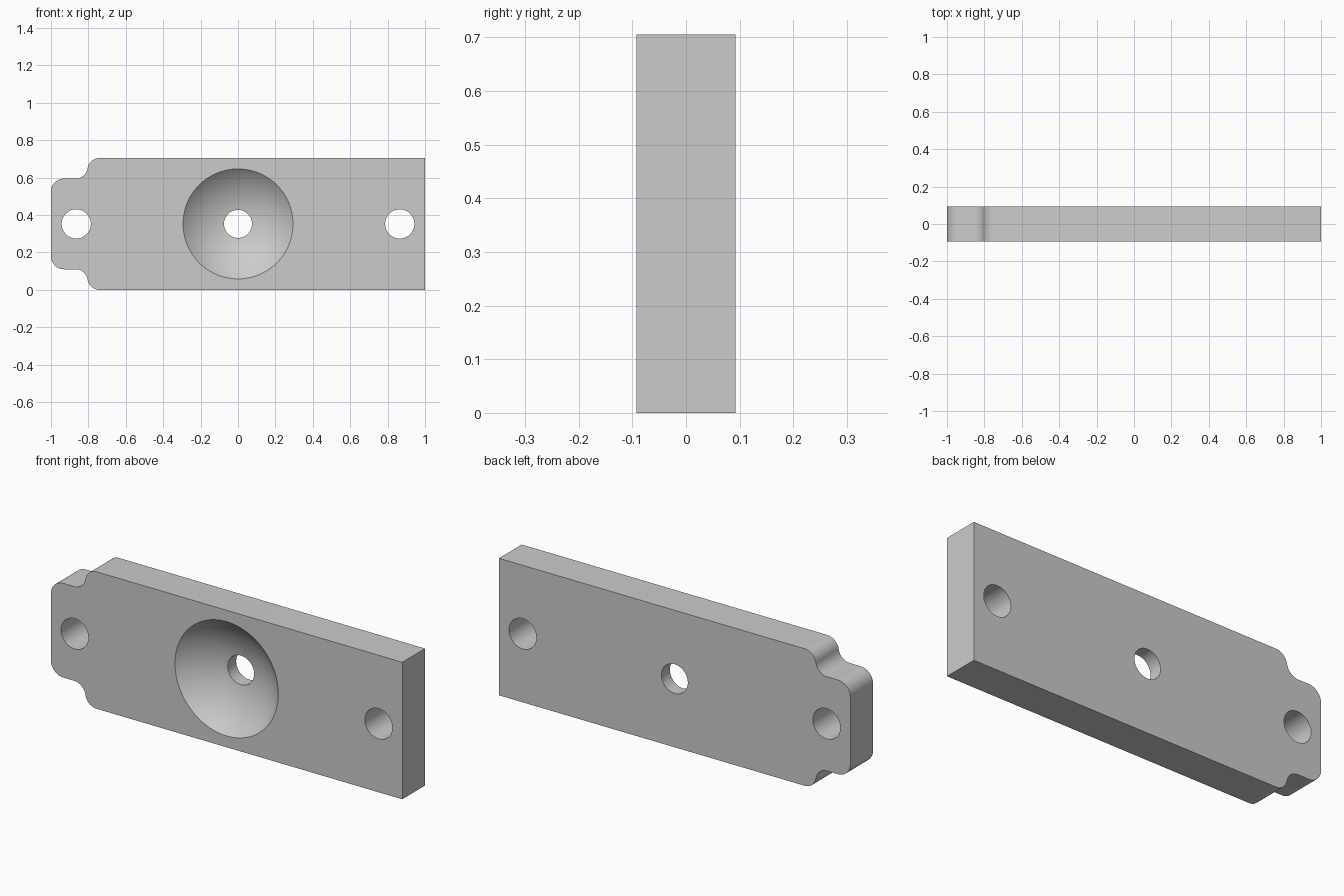
import bpy, bmesh, math
from mathutils import Matrix, Vector

if "Cube" in bpy.data.objects:
    bpy.data.objects.remove(bpy.data.objects["Cube"], do_unlink=True)

HEIGHT, HALF_DEPTH, MID = 0.705, 0.0925, 0.3525

grey = bpy.data.materials.new("plain grey")
grey.use_nodes = True
grey.diffuse_color = (0.6, 0.6, 0.6, 1)
grey.node_tree.nodes["Principled BSDF"].inputs["Base Color"].default_value = (0.6, 0.6, 0.6, 1)


def make_object(name, bm):
    bmesh.ops.remove_doubles(bm, verts=bm.verts, dist=1e-5)
    bmesh.ops.recalc_face_normals(bm, faces=bm.faces)
    mesh = bpy.data.meshes.new(name)
    bm.to_mesh(mesh)
    bm.free()
    mesh.materials.append(grey)
    obj = bpy.data.objects.new(name, mesh)
    bpy.context.collection.objects.link(obj)
    return obj


def arc(cx, cz, r, start, end, steps=14):
    angles = [start + (end - start) * i / steps for i in range(steps + 1)]
    return [(cx + r * math.cos(a), cz + r * math.sin(a)) for a in angles]


# Plate outline: upper half with S-shaped shoulder and rounded end, then mirrored
r, shoulder_z, corner = 0.065, 0.595, 0.07
rise = 2 * r - (HEIGHT - shoulder_z)
run = math.sqrt(4 * r * r - rise * rise)
tilt = math.atan2(rise, run)
upper = [(1, HEIGHT)]
upper += arc(-0.74, HEIGHT - r, r, math.pi / 2, math.pi - tilt)
upper += arc(-0.74 - run, shoulder_z + r, r, -tilt, -math.pi / 2)[1:]
upper += arc(-1 + corner, shoulder_z - corner, corner, math.pi / 2, math.pi)
outline = upper + [(x, HEIGHT - z) for x, z in reversed(upper)]

bm = bmesh.new()
face = bm.faces.new([bm.verts.new((x, -HALF_DEPTH, z)) for x, z in outline])
extruded = bmesh.ops.extrude_face_region(bm, geom=[face])
bmesh.ops.translate(bm, vec=(0, 2 * HALF_DEPTH, 0),
                    verts=[v for v in extruded["geom"] if isinstance(v, bmesh.types.BMVert)])
plate = make_object("mounting_plate", bm)


# Cut a hole whose (radius, y) profile is turned about the y axis
def cut_turned(name, x, profile, segments=96):
    bm = bmesh.new()
    rings = []
    for radius, y in profile:
        rings.append([bm.verts.new((x + radius * math.cos(math.tau * i / segments), y,
                                    MID + radius * math.sin(math.tau * i / segments)))
                      for i in range(segments)])
    for a, b in zip(rings, rings[1:]):
        for i in range(segments):
            j = (i + 1) % segments
            bm.faces.new((a[i], a[j], b[j], b[i]))
    bm.faces.new(rings[0])
    bm.faces.new(rings[-1])
    cutter = make_object(name, bm)
    cutter.hide_render = True
    mod = plate.modifiers.new(name, "BOOLEAN")
    mod.operation = "DIFFERENCE"
    mod.solver = "EXACT"
    mod.object = cutter
    bpy.context.view_layer.objects.active = plate
    bpy.ops.object.modifier_apply(modifier=mod.name)
    bpy.data.objects.remove(cutter, do_unlink=True)


# Bolt holes at both ends
for side, x in (("left", 0.865), ("right", -0.865)):
    cut_turned(side + "_bolt_hole", x, [(0.078, -0.2), (0.078, 0.2)])

# Spherical dish in the front with a through hole at its bottom
ball, offset, bore = 0.413, 0.29, 0.075
first, last = math.acos((offset - 0.03) / ball), math.asin(bore / ball)
steps = 24
dish = []
for i in range(steps + 1):
    a = first + (last - first) * i / steps
    dish.append((ball * math.sin(a), -HALF_DEPTH - offset + ball * math.cos(a)))
cut_turned("dish", 0, dish + [(bore, 0.2)])

# Smooth curved walls, crisp edges
bpy.ops.object.select_all(action="DESELECT")
plate.select_set(True)
bpy.context.view_layer.objects.active = plate
bpy.ops.object.shade_smooth_by_angle(angle=math.radians(25))
